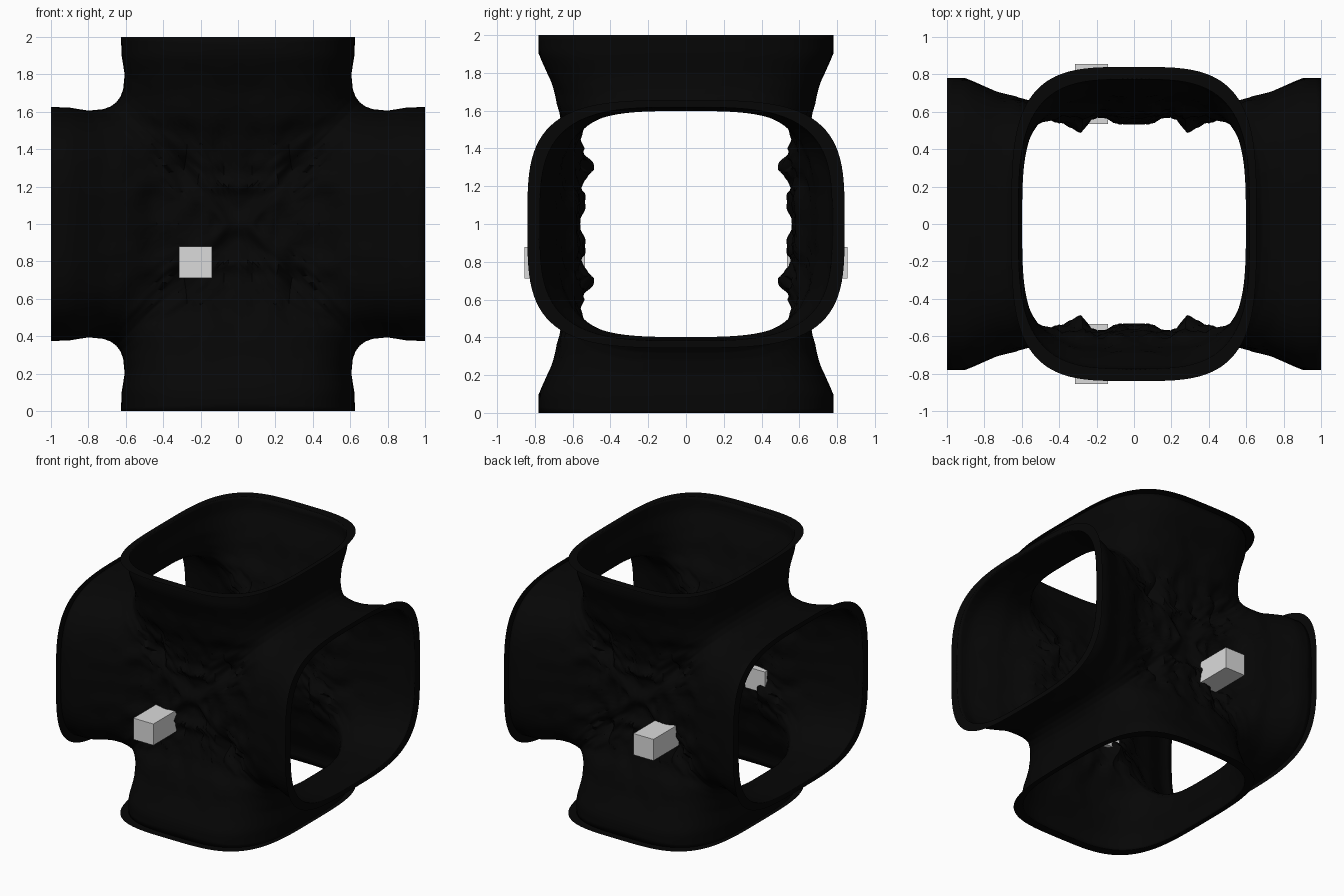
import bpy, bmesh, math
from mathutils import Vector, noise

if "Cube" in bpy.data.objects:
    bpy.data.objects.remove(bpy.data.objects["Cube"])


def material(name, v):
    m = bpy.data.materials.new(name)
    m.diffuse_color = (v, v, v, 1)
    m.use_nodes = True
    m.node_tree.nodes["Principled BSDF"].inputs["Base Color"].default_value = m.diffuse_color
    return m


black = material("soot black", 0.0018)
pale = material("pale grey", 0.71)

# Half of one corner outline between two tunnel mouths (x, height from middle)
OUTLINE = [(1, .622), (.9, .618), (.8, .602), (.72, .610), (.68, .624), (.648, .648)]
# Wall depth by distance from the middle
DEPTH = [(0, .60), (.35, .60), (.45, .625), (.55, .66), (.62, .675), (.7, .69), (.8, .73), (.9, .777), (1.01, .777)]
POWER = 3.4
ROWS, STEPS = 32, 6


def lookup(table, x):
    for (x0, y0), (x1, y1) in zip(table, table[1:]):
        if x <= x1:
            return y0 + (y1 - y0) * (x - x0) / (x1 - x0)
    return table[-1][1]


def ease(u, p=1.75):
    return u ** p / (u ** p + (1 - u) ** p)


def wall_point(cx, cz, u, swap):
    """Point on a rounded section from the tunnel axis to the corner outline."""
    axis = max(0, (cx - .648) / .352)
    th = math.pi / 2 * ease(u)
    a = math.sin(th) ** (2 / POWER)
    rise = max(0, math.cos(th)) ** (2 / POWER) if u < 1 else 0
    x, z = axis + (cx - axis) * a, cz * a
    if swap:
        x, z = z, x
    m = min(1, (x ** 8 + z ** 8) ** .125)
    y = lookup(DEPTH, m) * rise
    # Rocky lumps pressed into the middle of the wall
    px, pz = math.sqrt(x * x + .004), math.sqrt(z * z + .004)
    fade = max(0, min(1, (.64 - m) / .2)) * rise
    lump = abs(noise.noise(Vector((px * 7, pz * 7, 3.7)))) + .5 * abs(noise.noise(Vector((px * 15, pz * 15, 1.3))))
    spike = math.exp(-((x - .3) ** 2 + (z - .3) ** 2) / .003)
    y -= fade * (.08 * lump + .085 * spike)
    # Gentle waves further along the arms
    y += .01 * noise.noise(Vector((px * 9, pz * 9, 8))) * rise * max(0, min(1, (.92 - m) * 5))
    return x, y, z


def finish(bm, name):
    me = bpy.data.meshes.new(name)
    bm.to_mesh(me)
    bm.free()
    me.materials.append(black)
    ob = bpy.data.objects.new(name, me)
    bpy.context.collection.objects.link(ob)
    return ob


# Tunnel crossing: two wedges mirrored around to all sixteen places
stations = []
for p, q in zip(OUTLINE, OUTLINE[1:]):
    for i in range(STEPS):
        f = i / STEPS
        stations.append((p[0] + (q[0] - p[0]) * f, p[1] + (q[1] - p[1]) * f))
stations.append(OUTLINE[-1])

bm = bmesh.new()
for swap in (False, True):
    wedge = [[wall_point(cx, cz, j / ROWS, swap) for j in range(ROWS + 1)] for cx, cz in stations]
    for sx in (1, -1):
        for sy in (1, -1):
            for sz in (1, -1):
                grid = [[bm.verts.new((sx * x, sy * y, 1 + sz * z)) for x, y, z in row] for row in wedge]
                for r0, r1 in zip(grid, grid[1:]):
                    for j in range(ROWS):
                        loop = [r0[j], r0[j + 1], r1[j + 1], r1[j]]
                        if (sx * sy * sz < 0) != swap:
                            loop.reverse()
                        bm.faces.new(loop)
bmesh.ops.remove_doubles(bm, verts=bm.verts, dist=.0005)
bmesh.ops.recalc_face_normals(bm, faces=bm.faces)
tunnel = finish(bm, "tunnel_crossing")
thick = tunnel.modifiers.new("thickness", 'SOLIDIFY')
thick.thickness = .008
thick.offset = 0
bpy.context.view_layer.objects.active = tunnel
tunnel.select_set(True)
bpy.ops.object.shade_smooth_by_angle(angle=math.radians(50))


# Flat flange around each tunnel mouth
def oval(half_w, half_d, power, t):
    c, s = math.cos(t), math.sin(t)
    return (math.copysign(half_w * abs(c) ** (2 / power), c),
            math.copysign(half_d * abs(s) ** (2 / power), s))


SEGMENTS = 96
for name, upright, side in (("top_flange", True, 1), ("bottom_flange", True, -1),
                            ("right_flange", False, 1), ("left_flange", False, -1)):
    bm = bmesh.new()
    rings = []
    for w, d, p in ((.62, .775, POWER), (.656, .84, 3.6)):
        ring = []
        for i in range(SEGMENTS):
            a, y = oval(w, d, p, 2 * math.pi * i / SEGMENTS)
            ring.append(bm.verts.new((a, y, 1 + side) if upright else (side, y, 1 + a)))
        rings.append(ring)
    inner, outer = rings
    for i in range(SEGMENTS):
        k = (i + 1) % SEGMENTS
        f = bm.faces.new((inner[i], outer[i], outer[k], inner[k]))
        f.normal_update()
        if f.normal.dot(Vector((0, 0, side) if upright else (side, 0, 0))) < 0:
            f.normal_flip()
    finish(bm, name)

# Pale blocks pushed through the front and back walls
for name, side in (("front_block", -1), ("back_block", 1)):
    bpy.ops.mesh.primitive_cube_add(size=1, location=(-.227, side * .695, .795))
    block = bpy.context.object
    block.name = name
    block.scale = (.175, .32, .168)
    block.data.materials.append(pale)
